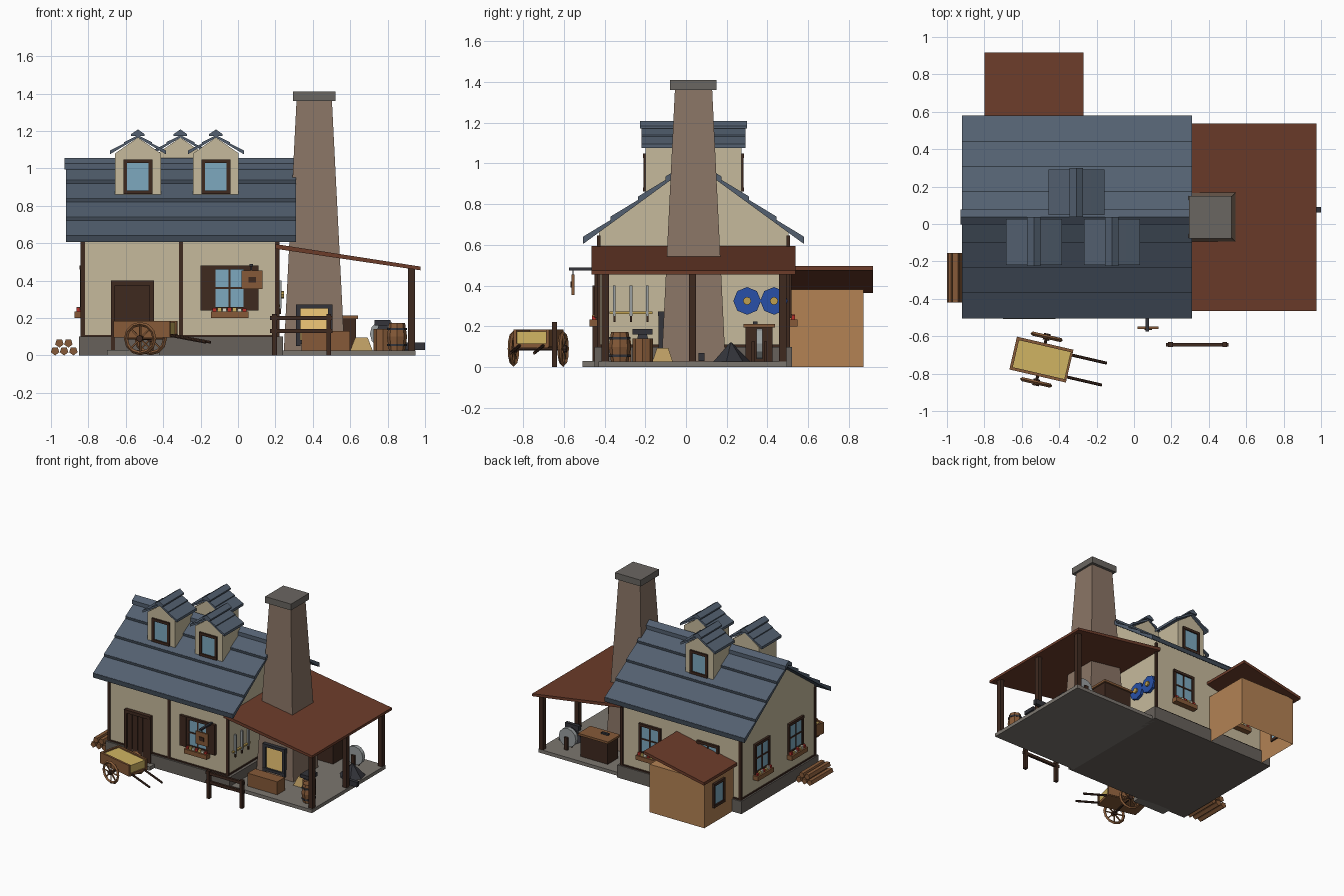
import bpy, bmesh, math, random
from mathutils import Matrix, Vector

if "Cube" in bpy.data.objects:
    bpy.data.objects.remove(bpy.data.objects["Cube"])

random.seed(3)
I = Matrix.Identity(4)

def T(x, y, z, rz=0):
    return Matrix.Translation((x, y, z)) @ Matrix.Rotation(math.radians(rz), 4, 'Z')

def mat(name, hexcol):
    m = bpy.data.materials.new(name)
    c = [int(hexcol[i:i + 2], 16) / 255 for i in (0, 2, 4)]
    m.diffuse_color = [((v + .055) / 1.055) ** 2.4 if v > .04 else v / 12.92 for v in c] + [1]
    m.use_nodes = True
    m.node_tree.nodes["Principled BSDF"].inputs["Base Color"].default_value = m.diffuse_color
    return m

PLASTER, SLATE, STONE = mat("plaster", "C6BA9C"), mat("slate", "536070"), mat("stone", "67615B")
BRICK, CAPSTONE, PAVING = mat("brick", "8A7565"), mat("capstone", "6A6661"), mat("paving", "7B766F")
DARK, WOOD, TAN = mat("dark wood", "3E291F"), mat("wood", "865A38"), mat("tan wood", "B38254")
RUST, GLASS, IRON = mat("rust roof", "6C3C2A"), mat("glass", "7DA9BF"), mat("iron", "33343A")
STEEL, GOLD, BLUE = mat("steel", "9A9FA0"), mat("gold", "C0A050"), mat("blue", "2850A8")
HAY, GLOW, SACK = mat("hay", "D0B462"), mat("fire glow", "F2CA78"), mat("sack cloth", "B99B62")
RED, CREAM, EDGE = mat("red petals", "B83028"), mat("cream petals", "E0DCC8"), mat("slate edge", "3F4955")

def finish(name, bm, m, M=I):
    bmesh.ops.recalc_face_normals(bm, faces=bm.faces)
    me = bpy.data.meshes.new(name)
    bm.to_mesh(me)
    bm.free()
    me.materials.append(m)
    ob = bpy.data.objects.new(name, me)
    ob.matrix_world = M
    bpy.context.collection.objects.link(ob)

def box(name, x0, x1, y0, y1, z0, z1, m, M=I, taper=1.0, bottomless=False):
    bm = bmesh.new()
    bmesh.ops.create_cube(bm, size=1)
    if bottomless:
        bm.normal_update()
        bmesh.ops.delete(bm, geom=[f for f in bm.faces if f.normal.z < -.5], context='FACES')
    for v in bm.verts:
        k = taper if v.co.z > 0 else 1
        v.co = Vector(((x0 + x1) / 2 + v.co.x * k * (x1 - x0), (y0 + y1) / 2 + v.co.y * k * (y1 - y0),
                       z0 if v.co.z < 0 else z1))
    finish(name, bm, m, M)

def prism(name, pts, axis, a, b, m, M=I):
    """Profile extruded along x (points are y,z) or along y (points are x,z)."""
    bm = bmesh.new()
    at = (lambda p, t: (t, p[0], p[1])) if axis == 'x' else (lambda p, t: (p[0], t, p[1]))
    lo, hi = [[bm.verts.new(at(p, t)) for p in pts] for t in (a, b)]
    bm.faces.new(lo)
    bm.faces.new(hi)
    for i in range(len(pts)):
        j = (i + 1) % len(pts)
        bm.faces.new((lo[i], lo[j], hi[j], hi[i]))
    finish(name, bm, m, M)

def rod(name, p, q, r, m, M=I, sides=8, r2=None):
    p, q = Vector(p), Vector(q)
    bm = bmesh.new()
    bmesh.ops.create_cone(bm, cap_ends=True, segments=sides, radius1=r, radius2=r if r2 is None else r2,
                          depth=(q - p).length)
    rot = Vector((0, 0, 1)).rotation_difference(q - p).to_matrix().to_4x4()
    bm.transform(Matrix.Translation((p + q) / 2) @ rot)
    finish(name, bm, m, M)

def window(name, M, w, h, flowers=False, shutters=False):
    """Local x runs along the wall, -y points outward, origin at the window centre."""
    a, b, f = w / 2, h / 2, .02
    box(name + "_glass", -a + f, a - f, -.008, .01, -b + f, b - f, GLASS, M)
    for s in (-1, 1):
        box(name + "_jamb", s * a, s * (a - f), -.016, .01, -b, b, DARK, M)
        box(name + "_rail", -a, a, -.018, .01, s * b, s * (b - f), DARK, M)
        if shutters:
            box(name + "_shutter", s * a, s * (a + .06), -.022, 0, -b, b, DARK, M)
    if flowers:
        box(name + "_mullion", -.005, .005, -.013, .01, -b, b, DARK, M)
        box(name + "_crossbar", -a, a, -.013, .01, -.005, .005, DARK, M)
        box(name + "_flower_box", -a - .005, a + .005, -.045, 0, -b - .04, -b - .005, WOOD, M)
        for i in range(7):
            x, z = -a + .015 + i * (w - .03) / 6, -b + random.uniform(.01, .02)
            box(name + "_flower", x - .01, x + .01, -.033, -.013, -b - .006, z, (RED, HAY, CREAM)[i % 3], M)

# House body, with gable ends running up under the roof
YC, HW = .037, .465
roof_z = lambda d: 1.0 - .73 * d
box("foundation", -.85, .24, -.45, .52, 0, .1, STONE)
prism("house_walls", [(YC - HW, .1), (YC + HW, .1), (YC + HW, roof_z(HW)), (YC, 1.0), (YC - HW, roof_z(HW))],
      'x', -.83, .21, PLASTER)
for y, xs in ((YC - HW, (-.83, -.305, .21)), (YC + HW, (-.83, .21))):
    for x in xs:
        box("timber_post", x - .011, x + .011, y - .008, y + .008, .1, .645, DARK)
    box("timber_sill", -.835, .215, y - .008, y + .008, .095, .11, DARK)
for x in (-.83, .21):
    box("side_sill", x - .008, x + .008, YC - HW, YC + HW, .095, .11, DARK)

# Main roof: four overlapping slate courses per side
for s in (-1, 1):
    for i in range(4):
        d0, d1 = max(0, .135 * i - .01), .135 * (i + 1)
        z0, z1 = roof_z(d0), roof_z(d1)
        prism("roof_course", [(YC + s * d0, z0), (YC + s * d1, z1), (YC + s * d1, z1 + .036),
                              (YC + s * d0, z0 + .018)], 'x', -.92, .31, SLATE)
        box("course_edge", -.92, .31, YC + s * d1, YC + s * (d1 + .002), z1, z1 + .034, EDGE)
prism("ridge_cap", [(YC - .04, .995), (YC, 1.02), (YC + .04, .995), (YC + .04, 1.025), (YC, 1.055),
                    (YC - .04, 1.025)], 'x', -.928, .312, SLATE)

# Dormers: two at the front, one at the back
dz = lambda d: 1.165 - .6 * d
for cx, rz in ((-.535, 0), (-.118, 0), (-.308, 180)):
    M = T(cx, YC, 0, rz)
    prism("dormer_walls", [(-.122, .84), (.122, .84), (.122, 1.08), (0, 1.165), (-.122, 1.08)],
          'y', -.235, -.015, PLASTER, M)
    for s in (-1, 1):
        for i in range(2):
            d0, d1 = max(0, .075 * i - .006), .075 * (i + 1)
            prism("dormer_course", [(s * d0, dz(d0)), (s * d1, dz(d1)), (s * d1, dz(d1) + .02),
                                    (s * d0, dz(d0) + .012)], 'y', -.255, -.01, SLATE, M)
    prism("dormer_ridge", [(-.036, 1.172), (.036, 1.172), (.036, 1.183), (0, 1.208), (-.036, 1.183)],
          'y', -.262, .0, SLATE, M)
    window("dormer_window", M @ T(0, -.23, .955), .155, .185)

# Chimney with forge opening
box("chimney", .245, .57, -.12, .194, .02, 1.37, BRICK, taper=.58)
box("chimney_cap", .293, .52, -.078, .15, 1.36, 1.41, CAPSTONE)
box("forge_glow", .325, .485, -.122, -.08, .08, .255, GLOW)
for x, z in ((.31, .06), (.48, .25)):
    box("forge_jamb", x, x + .025, -.135, -.08, .05, .27, IRON)
    box("forge_lintel", .31, .505, -.137, -.08, z, z + .022, IRON)

# Lean-to workshop
box("workshop_floor", .21, .95, -.43, .495, 0, .027, PAVING)
prism("lean_to_roof", [(.2, .57), (.975, .455), (.975, .475), (.2, .595)], 'y', -.465, .537, RUST)
for y in (-.397, YC - .005, .475):
    box("lean_to_post", .91, .945, y - .018, y + .018, .02, .465, DARK)

# Door and step
box("door_step", -.7, -.42, -.507, -.43, 0, .03, PAVING)
box("door_panel", -.66, -.47, -.443, -.42, .03, .38, DARK)
for x in (-.655, -.6095, -.564, -.5185):
    box("door_plank", x, x + .041, -.45, -.42, .03, .38, DARK)
for x in (-.68, -.472):
    box("door_jamb", x, x + .022, -.458, -.42, .03, .4, DARK)
box("door_head", -.68, -.45, -.46, -.42, .375, .4, DARK)

# Windows on the house walls
window("front_window", T(-.045, YC - HW, .36), .19, .24, True, True)
for y, x in ((-.18, -.04), (.245, -.55)):
    window("left_window", T(-.83, y, .36, -90), .19, .24, True)
    window("back_window", T(x, YC + HW, .36, 180), .19, .24, True)

# Hanging sign
box("sign_arm", .062, .08, -.575, -.43, .475, .488, IRON)
box("sign_board", .02, .13, -.562, -.548, .355, .455, WOOD)
box("sign_emblem", .055, .095, -.567, -.548, .39, .42, DARK)
box("sign_chain", .068, .074, -.558, -.552, .455, .478, IRON)

# Back shed, open underneath, with tilted roof
box("shed", -.77, -.29, .495, .87, 0, .38, TAN, bottomless=True)
prism("shed_roof", [(-.8, .365), (-.27, .475), (-.27, .497), (-.8, .388)], 'y', .495, .918, RUST)
window("shed_window", T(-.77, .7, .22, -90), .14, .19)

# Swords and shields on the workshop wall
box("sword_rack", .21, .225, -.375, -.165, .26, .272, GOLD)
for y in (-.352, -.27, -.19):
    box("sword_blade", .215, .232, y - .007, y + .007, .25, .4, STEEL)
    box("sword_grip", .218, .23, y - .005, y + .005, .222, .256, DARK)
for y in (.3, .432):
    rod("shield", (.21, y, .325), (.232, y, .325), .068, BLUE)
    rod("shield_boss", (.232, y, .325), (.245, y, .325), .02, GOLD)

# Workshop furnishings
box("quench_trough", .34, .6, -.365, -.27, .027, .13, WOOD)
for z0, z1, r1, r2, zh in ((.027, .1, .043, .054, .05), (.1, .172, .054, .043, .135)):
    rod("barrel", (.85, -.325, z0), (.85, -.325, z1), r1, WOOD, r2=r2)
    rod("barrel_hoop", (.85, -.325, zh), (.85, -.325, zh + .012), .053, IRON)
rod("anvil_stump", (.775, -.213, .027), (.775, -.213, .14), .05, WOOD)
box("anvil_foot", .745, .805, -.24, -.186, .138, .16, IRON, taper=.8)
box("anvil_top", .73, .815, -.262, -.165, .16, .188, IRON)
box("sack", .6, .72, -.165, -.065, .027, .095, SACK, taper=.55)
rod("coal_pile", (.85, .22, .027), (.85, .22, .12), .095, IRON, sides=7, r2=.005)
box("bellows_tool", .88, 1.0, .062, .09, .03, .07, IRON)
box("workbench", .39, .63, .293, .425, .027, .195, DARK)
box("workbench_top", .378, .642, .283, .437, .195, .212, WOOD)
box("bench_hammer", .44, .5, .33, .35, .212, .225, IRON)
rod("grindstone", (.78, .345, .115), (.78, .375, .115), .075, STEEL, sides=12)
for y in (.33, .39):
    box("grindstone_leg", .765, .795, y - .008, y + .008, .027, .125, DARK)

# Log pile
for x, z in ((-.978, .024), (-.93, .024), (-.88, .024), (-.955, .066), (-.907, .066)):
    rod("log", (x, -.42, z), (x, -.155, z), .024, WOOD, sides=5)

# Hitching rail
for x, z in ((.195, .2), (.485, .13)):
    box("hitch_post", x - .013, x + .013, -.658, -.632, 0, .222, DARK)
    box("hitch_rail", .172, .505, -.654, -.636, z - .011, z + .011, DARK)

# Hay cart, open at the shaft end
C = T(-.495, -.725, 0, -13)
box("cart_bed", -.155, .155, -.085, .085, .095, .115, WOOD, C)
box("cart_hay", -.14, .145, -.075, .075, .115, .175, HAY, C)
box("cart_end", -.155, -.14, -.085, .085, .1, .185, WOOD, C)
rod("cart_axle", (0, -.13, .09), (0, .13, .09), .008, DARK, C)
for s in (-1, 1):
    box("cart_side", -.155, .155, s * .074, s * .09, .1, .185, WOOD, C)
    rod("cart_shaft", (.1, s * .06, .115), (.345, s * .06, .07), .008, DARK, C, 6)
    W = C @ Matrix.Translation((0, s * .125, .09)) @ Matrix.Rotation(math.pi / 2, 4, 'X')
    bpy.ops.mesh.primitive_torus_add(major_segments=12, minor_segments=4, major_radius=.078, minor_radius=.011)
    rim = bpy.context.object
    rim.name, rim.matrix_world = "wheel_rim", W
    rim.data.materials.append(WOOD)
    for k in range(4):
        v = Vector((math.cos(math.pi * k / 4), math.sin(math.pi * k / 4), 0)) * .075
        rod("wheel_spoke", -v, v, .006, WOOD, W, 4)
    rod("wheel_hub", (0, 0, -.018), (0, 0, .018), .018, DARK, W)
